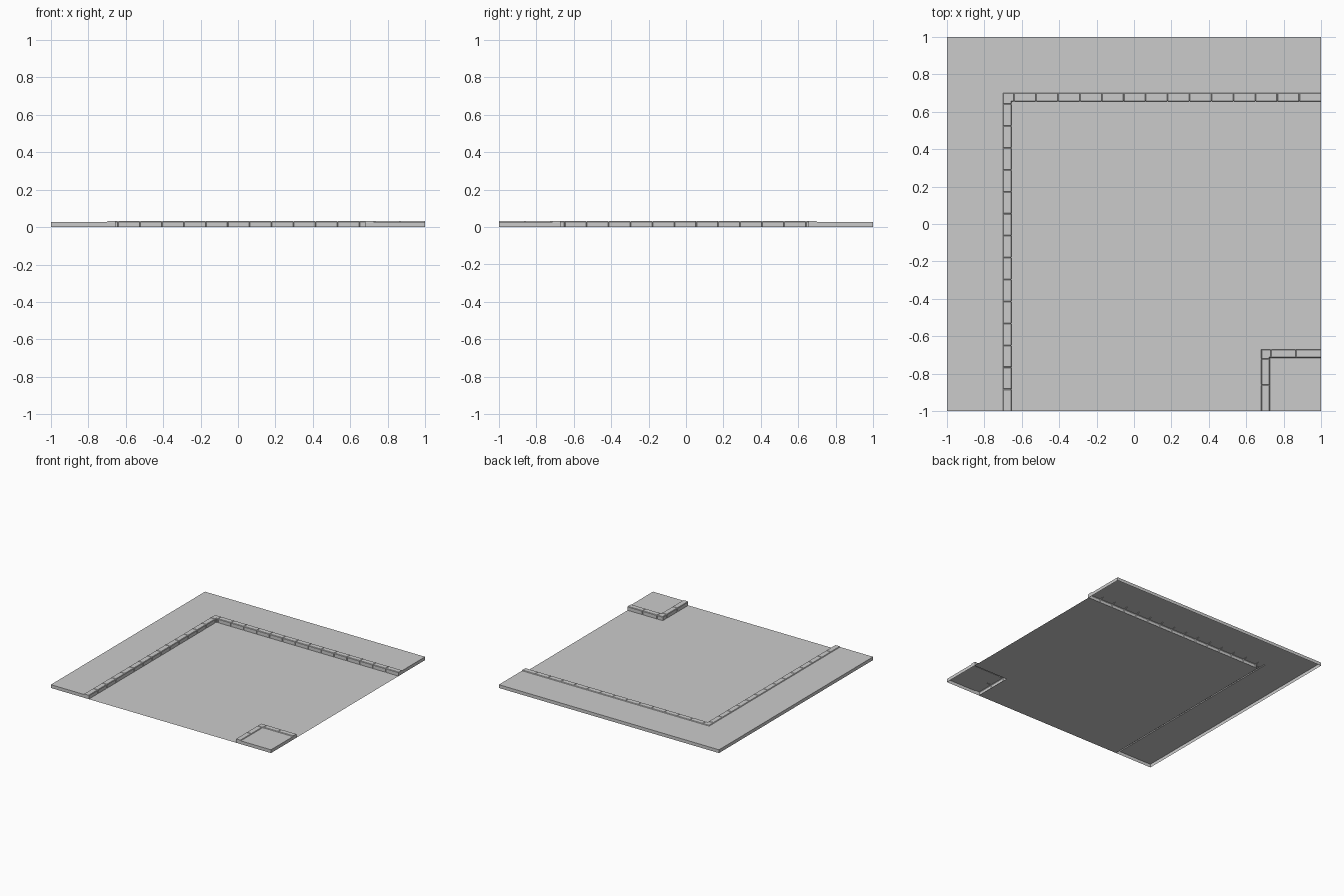
import bpy, bmesh

if "Cube" in bpy.data.objects:
    bpy.data.objects.remove(bpy.data.objects["Cube"])

CURB_W, CURB_H, WALK_H = 0.046, 0.032, 0.027
# curb cross-section: (distance back from the road edge, height)
STONE = [(0, 0), (0, 0.028), (0.003, CURB_H), (0.042, CURB_H), (CURB_W, WALK_H)]
JOINT = [(0.004, 0), (0.004, 0.026), (0.007, 0.029), (0.041, 0.029), (CURB_W, WALK_H)]
GAP = 0.003


def finish(name, bm):
    me = bpy.data.meshes.new(name)
    bm.to_mesh(me)
    bm.free()
    ob = bpy.data.objects.new(name, me)
    bpy.context.collection.objects.link(ob)
    return ob


def slab(name, outline, z, walls=()):
    """Flat sheet, with walls dropped to the ground on the chosen edges."""
    bm = bmesh.new()
    top = [bm.verts.new((x, y, z)) for x, y in outline]
    bm.faces.new(top)
    if walls:
        low = [bm.verts.new((x, y, 0)) for x, y in outline]
        for i in walls:
            j = (i + 1) % len(top)
            bm.faces.new((low[i], low[j], top[j], top[i]))
    return finish(name, bm)


def curb(name, cx, cy, s, joints_y, joints_x):
    """Row of stones running up in y, round a mitred corner, then along x."""
    bm = bmesh.new()
    rings = []

    def ring(prof, x=None, y=None):
        rings.append([bm.verts.new((cx - s * d if x is None else x,
                                    cy + s * d if y is None else y, z))
                      for d, z in prof])

    def groove(axis, t):
        for prof, o in ((STONE, -GAP), (JOINT, 0), (STONE, GAP)):
            ring(prof, **{axis: t + o})

    ring(STONE, y=-1)
    for t in joints_y:
        groove("y", t)
    ring(STONE)
    for t in joints_x:
        groove("x", t)
    ring(STONE, x=1)

    for a, b in zip(rings, rings[1:]):
        for k in range(len(STONE) - 1):
            quad = (a[k], b[k], b[k + 1], a[k + 1])
            bm.faces.new(quad if s > 0 else quad[::-1])
    # end caps
    for r, flip in ((rings[0], s < 0), (rings[-1], s > 0)):
        foot = bm.verts.new((r[-1].co.x, r[-1].co.y, 0))
        loop = r + [foot]
        bm.faces.new(loop[::-1] if flip else loop)
    return finish(name, bm)


E = 0.655            # road edge beside the large walkway
SX, SY = 0.68, -0.67  # road corner beside the small walkway
u = 0.006            # road tucks slightly under the curbs

# road surface
slab("road", [(-E - u, -1), (SX + u, -1), (SX + u, SY - u),
              (1, SY - u), (1, E + u), (-E - u, E + u)], 0)

# large L-shaped walkway and its curb stones
b = E + CURB_W
slab("large_walkway", [(-1, -1), (-b, -1), (-b, b), (1, b), (1, 1), (-1, 1)],
     WALK_H, walls=(0, 3, 4, 5))
step = 0.1172
curb("large_curb", -E, E, 1,
     [-1 + step * i for i in range(1, 15)],
     [1 - step * i for i in range(14, 0, -1)])

# small corner walkway and its curb stones
wx, wy = SX + CURB_W, SY - CURB_W
slab("small_walkway", [(wx, -1), (1, -1), (1, wy), (wx, wy)], WALK_H, walls=(0, 1))
curb("small_curb", SX, SY, -1, [-0.86, -0.722], [0.732, 0.865])
